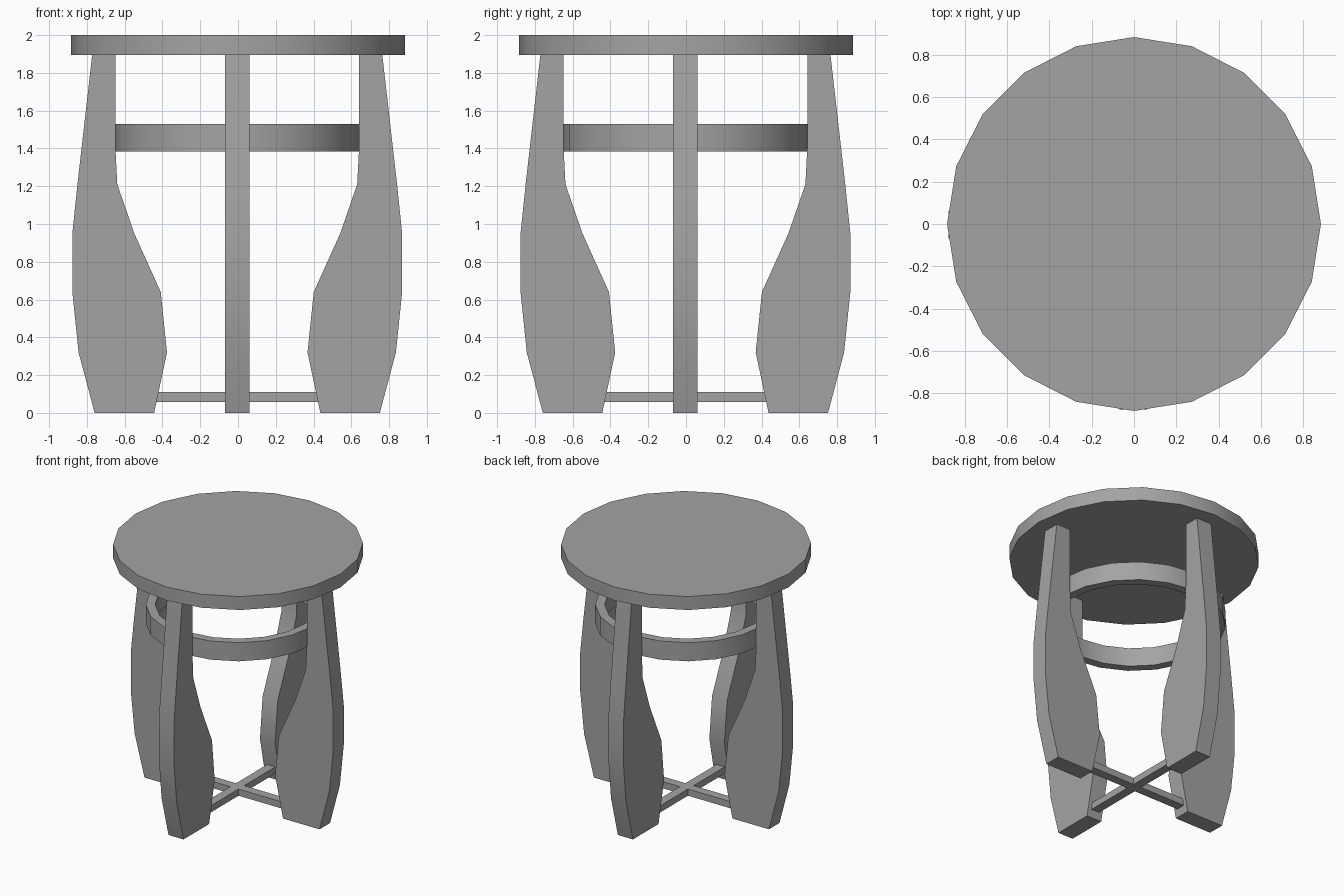
import bpy
import bmesh
from math import pi, cos, sin
from mathutils import Matrix, Vector

cube = bpy.data.objects.get("Cube")
if cube:
    bpy.data.objects.remove(cube, do_unlink=True)

# One flat grey for the whole stool
grey = bpy.data.materials.new("plain_grey")
grey.use_nodes = True
colour = (0.37, 0.37, 0.37, 1)
grey.diffuse_color = colour
grey.node_tree.nodes["Principled BSDF"].inputs["Base Color"].default_value = colour

SIDES = 20
SHIFT = Vector((-0.004, -0.003, 0))  # the frame sits slightly off the seat centre


def finish(bm, name):
    bmesh.ops.recalc_face_normals(bm, faces=bm.faces)
    mesh = bpy.data.meshes.new(name)
    bm.to_mesh(mesh)
    bm.free()
    mesh.materials.append(grey)
    obj = bpy.data.objects.new(name, mesh)
    bpy.context.collection.objects.link(obj)
    bpy.ops.object.select_all(action="DESELECT")
    obj.select_set(True)
    bpy.context.view_layer.objects.active = obj
    bpy.ops.object.shade_smooth_by_angle(angle=pi / 6)
    return obj


def extrude_profile(bm, points, depth):
    """Extrude a closed outline by a depth vector."""
    face = bm.faces.new([bm.verts.new(p) for p in points])
    new = bmesh.ops.extrude_face_region(bm, geom=[face])["geom"]
    verts = [v for v in new if isinstance(v, bmesh.types.BMVert)]
    bmesh.ops.translate(bm, verts=verts, vec=depth)


def circle(radius, z):
    return [Vector((radius * cos(2 * pi * i / SIDES), radius * sin(2 * pi * i / SIDES), z))
            for i in range(SIDES)]


# Seat: faceted disc
bm = bmesh.new()
extrude_profile(bm, circle(0.883, 1.895), (0, 0, 0.105))
finish(bm, "seat")

# Ring brace: hollow band between the legs
bm = bmesh.new()
loops = [[bm.verts.new(p) for p in circle(r, z)]
         for r, z in ((0.647, 1.385), (0.647, 1.53), (0.58, 1.53), (0.58, 1.385))]
for a, b in zip(loops, loops[1:] + loops[:1]):
    for i in range(SIDES):
        j = (i + 1) % SIDES
        bm.faces.new((a[i], a[j], b[j], b[i]))
finish(bm, "ring_brace").location = SHIFT

# Legs: one curved board outline repeated around the centre
outline = [(0.755, 0), (0.84, 0.32), (0.873, 0.64), (0.873, 0.95), (0.845, 1.22),
           (0.768, 1.895), (0.645, 1.895), (0.645, 1.4), (0.635, 1.21),
           (0.545, 0.95), (0.405, 0.64), (0.372, 0.32), (0.44, 0)]
THICK = 0.13
for i, name in enumerate(("left_leg", "back_leg", "right_leg", "front_leg")):
    bm = bmesh.new()
    extrude_profile(bm, [(x, -THICK / 2, z) for x, z in outline], (0, THICK, 0))
    bmesh.ops.rotate(bm, verts=bm.verts, matrix=Matrix.Rotation(i * pi / 2, 3, "Z"))
    finish(bm, name).location = SHIFT

# Cross brace: plus-shaped outline joining the feet
bm = bmesh.new()
HALF, REACH = 0.035, 0.46
plus = []
for i in range(4):
    turn = Matrix.Rotation(i * pi / 2, 3, "Z")
    plus += [turn @ Vector(p) for p in ((REACH, -HALF, 0.058), (REACH, HALF, 0.058),
                                        (HALF, HALF, 0.058))]
extrude_profile(bm, plus, (0, 0, 0.052))
finish(bm, "cross_brace").location = SHIFT
